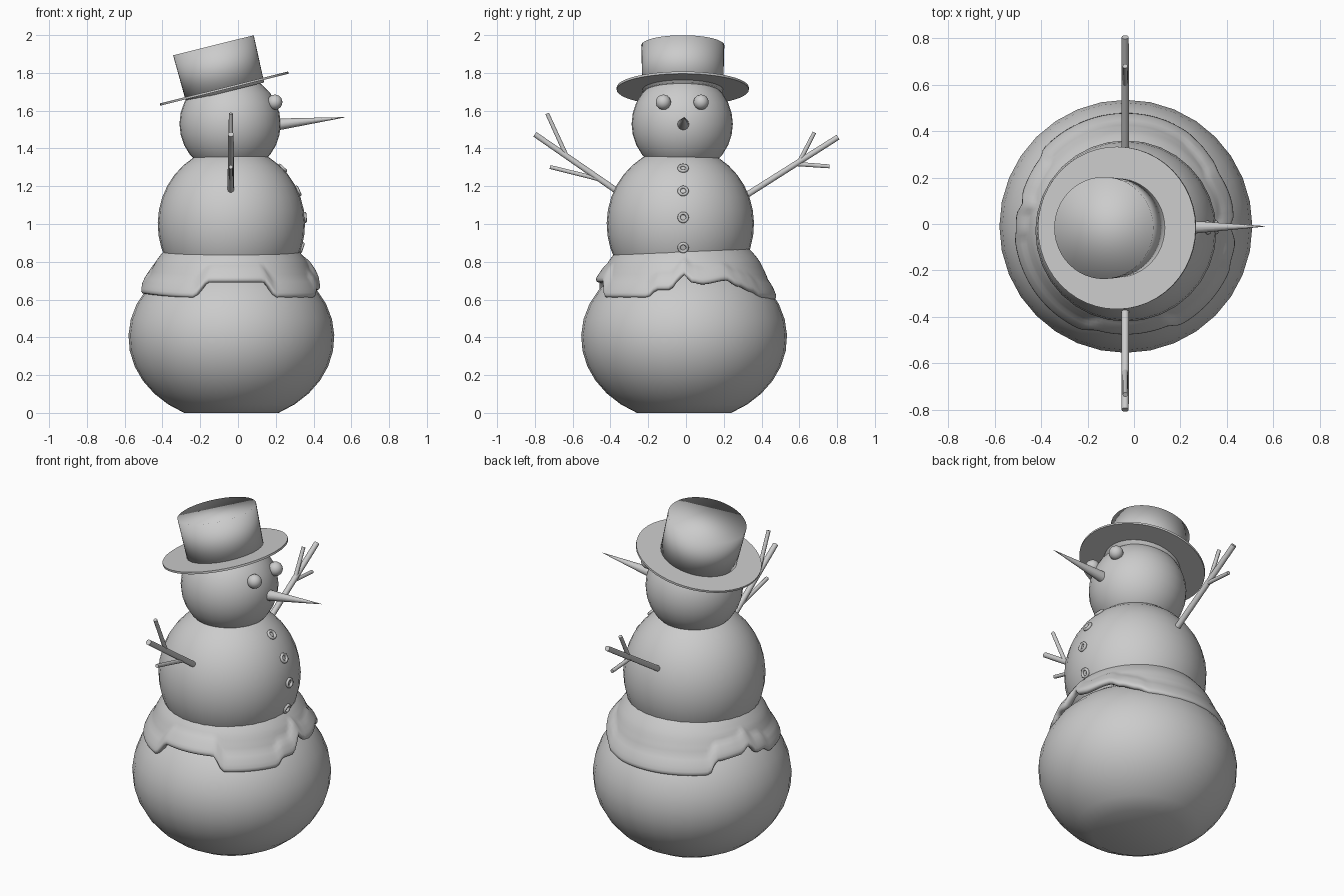
import bpy, bmesh, math
from mathutils import Vector, Matrix

cube = bpy.data.objects.get("Cube")
if cube:
    bpy.data.objects.remove(cube, do_unlink=True)

GREY = (0.6, 0.6, 0.6, 1)
grey = bpy.data.materials.new("plain grey")
grey.use_nodes = True
grey.diffuse_color = GREY
grey.node_tree.nodes["Principled BSDF"].inputs["Base Color"].default_value = GREY


def finish(name, bm, angle=None):
    bmesh.ops.recalc_face_normals(bm, faces=bm.faces)
    mesh = bpy.data.meshes.new(name)
    bm.to_mesh(mesh)
    bm.free()
    mesh.materials.append(grey)
    obj = bpy.data.objects.new(name, mesh)
    bpy.context.collection.objects.link(obj)
    bpy.ops.object.select_all(action='DESELECT')
    obj.select_set(True)
    bpy.context.view_layer.objects.active = obj
    if angle is None:
        bpy.ops.object.shade_smooth()
    else:
        bpy.ops.object.shade_smooth_by_angle(angle=math.radians(angle))
    return obj


def rings_to_mesh(rings, cap=True):
    """Bridge equal closed rings of points."""
    bm = bmesh.new()
    loops = [[bm.verts.new(p) for p in ring] for ring in rings]
    n = len(loops[0])
    for a, b in zip(loops, loops[1:]):
        for i in range(n):
            j = (i + 1) % n
            bm.faces.new((a[i], a[j], b[j], b[i]))
    if cap:
        bm.faces.new(loops[0])
        bm.faces.new(loops[-1])
    return bm


def lathe(name, profile, matrix, segments=32, angle=None):
    """Turn (radius, height) pairs about the local z axis."""
    rings = [[matrix @ Vector((r * math.cos(a), r * math.sin(a), z))
              for a in (math.tau * i / segments for i in range(segments))]
             for r, z in profile]
    return finish(name, rings_to_mesh(rings), angle)


def snowball(name, centre, radius, height, low, high):
    """Ellipsoid with its ends cut off at the heights low and high."""
    rows = 14
    a0 = math.asin(max(-0.999, (low - centre[2]) / height))
    a1 = math.asin(min(0.999, (high - centre[2]) / height))
    angles = [a0 + (a1 - a0) * k / rows for k in range(rows + 1)]
    profile = [(radius * math.cos(a), height * math.sin(a)) for a in angles]
    return lathe(name, profile, Matrix.Translation(centre), angle=40)


def rod(name, start, end, r0, r1, segments=10):
    start, end = Vector(start), Vector(end)
    along = end - start
    turn = along.to_track_quat('Z', 'Y').to_matrix().to_4x4()
    profile = [(r0, 0), (r1, along.length)]
    return lathe(name, profile, Matrix.Translation(start) @ turn, segments, 40)


def interpolate(table, x):
    for (x0, y0), (x1, y1) in zip(table, table[1:]):
        if x <= x1:
            t = max(0, (x - x0) / (x1 - x0))
            return y0 + (y1 - y0) * t * t * (3 - 2 * t)
    return table[-1][1]


# Three stacked snowballs
CX = -0.035
CHEST = Vector((CX, -0.03, 1.0))
snowball("lower_snowball", (CX, -0.01, 0.4), 0.545, 0.45, 0, 0.9)
snowball("middle_snowball", CHEST, 0.39, 0.41, 0.7, 1.45)
snowball("head", (-0.042, -0.02, 1.53), 0.268, 0.268, 1.2, 1.9)

# Snow drape with a dripping hem: (azimuth in degrees, hem height)
HEM = [(-115, .61), (-105, .69), (-68, .69), (-60, .61), (-24, .61),
       (-18, .65), (-9, .65), (-5, .69), (0, .73), (5, .69), (12, .68),
       (30, .70), (38, .67), (50, .64), (58, .61), (75, .6), (136, .6),
       (142, .67), (160, .68), (168, .71), (174, .66), (182, .66),
       (188, .63), (245, .61)]
SLOPE = [(.60, .468), (.65, .458), (.72, .44), (.80, .402), (.84, .372), (.88, .335)]


def slope_radius(z):
    for (z0, r0), (z1, r1) in zip(SLOPE, SLOPE[1:]):
        if z <= z1:
            return r0 + (r1 - r0) * (z - z0) / (z1 - z0)
    return SLOPE[-1][1]


TOP, LIP, STEPS, ROWS = 0.87, 0.026, 144, 12
rings = []
for k in range(ROWS + 7):
    ring = []
    for i in range(STEPS):
        degrees = -115 + 360 * i / STEPS
        hem = interpolate(HEM, degrees) + LIP
        if k <= ROWS:
            z = TOP + (hem - TOP) * k / ROWS
            swell = LIP * min(1, max(0, 1 - (z - hem) / 0.07)) ** 0.5
            r = slope_radius(z) + swell * 0.9
        else:
            roll = math.pi * (k - ROWS) / 6
            z = hem - LIP * math.sin(roll)
            r = slope_radius(hem) + LIP * (1.9 * math.cos(roll) - 0.1) / 2
            r += 0.01 * math.sin(roll)
        a = math.radians(degrees)
        ring.append((CX + r * math.cos(a), -0.01 + r * math.sin(a), z))
    rings.append(ring)
finish("snow_drape", rings_to_mesh(rings, cap=False))

# Tilted top hat
tilt = Matrix.Translation((-0.073, -0.017, 1.717)) @ Matrix.Rotation(math.radians(-14), 4, 'Y')
lathe("hat_brim", [(0.35, -0.006), (0.35, 0.006)], tilt, 48, 40)
lathe("hat_crown", [(0.213, -0.02), (0.22, 0.236)], tilt, 48)

# Face
rod("nose", (0.19, -0.015, 1.525), (0.565, -0.01, 1.565), 0.033, 0.001, 16)
for side, y in (("right", -0.12), ("left", 0.08)):
    bm = bmesh.new()
    bmesh.ops.create_uvsphere(bm, u_segments=20, v_segments=12, radius=0.04,
                              matrix=Matrix.Translation((0.195, y, 1.645)))
    finish(side + "_eye", bm)

# Ring buttons lying on the chest
for number, z in enumerate((1.295, 1.175, 1.035, 0.875), 1):
    lift = math.asin((z - CHEST.z) / 0.41)
    spot = Vector((CX + 0.39 * math.cos(lift), -0.015, z))
    out = Vector((math.cos(lift), 0, math.sin(lift)))
    place = Matrix.Translation(spot) @ out.to_track_quat('Z', 'Y').to_matrix().to_4x4()
    rings = []
    for i in range(20):
        a = math.tau * i / 20
        rings.append([place @ Vector(((0.022 + 0.008 * math.cos(b)) * math.cos(a),
                                      (0.022 + 0.008 * math.cos(b)) * math.sin(a),
                                      0.01 * math.sin(b)))
                      for b in (math.tau * j / 8 for j in range(8))])
    rings.append(rings[0])
    bm = rings_to_mesh(rings, cap=False)
    bmesh.ops.remove_doubles(bm, verts=bm.verts, dist=0.0001)
    finish("button_%d" % number, bm)

# Stick arms, each a main stick with two twigs: (y, z) from and to
ARMS = {
    "right": (((-.33, 1.15), (-.8, 1.475)), ((-.63, 1.355), (-.735, 1.585)),
              ((-.45, 1.235), (-.72, 1.302))),
    "left": (((.3, 1.14), (.805, 1.46)), ((.6, 1.33), (.68, 1.485)),
             ((.58, 1.318), (.76, 1.305))),
}
for side, sticks in ARMS.items():
    for part, (start, end) in zip(("arm", "upper_twig", "lower_twig"), sticks):
        thick = 0.017 if part == "arm" else 0.012
        rod(side + "_" + part, (-0.038, *start), (-0.038, *end), thick, thick * 0.9)
